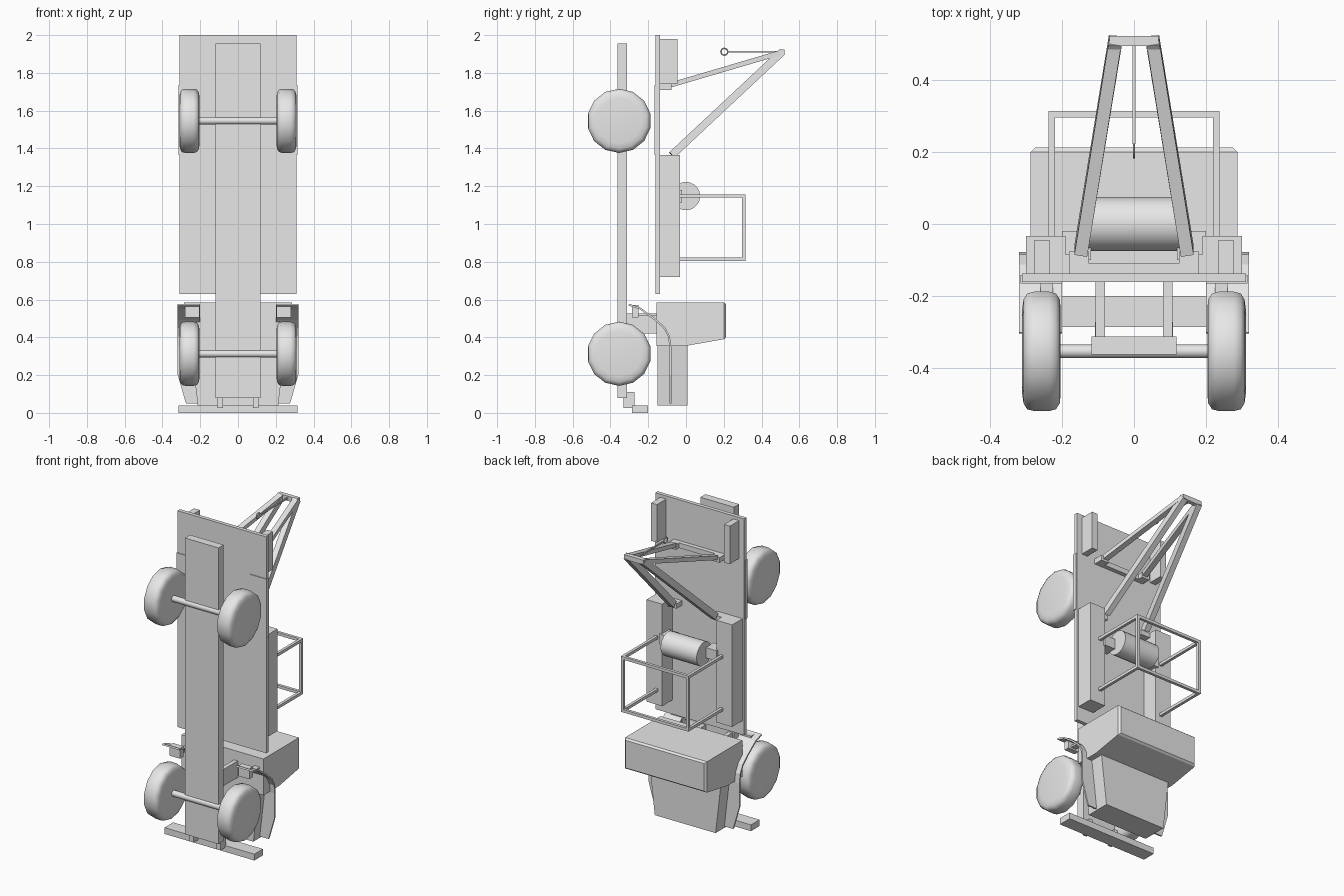
import bpy, bmesh, math
from mathutils import Vector

if "Cube" in bpy.data.objects:
    bpy.data.objects.remove(bpy.data.objects["Cube"])

grey = bpy.data.materials.new("plain_grey")
grey.diffuse_color = (0.8, 0.8, 0.8, 1)
grey.use_nodes = True
grey.node_tree.nodes["Principled BSDF"].inputs["Base Color"].default_value = grey.diffuse_color


def make(name, verts, faces, smooth=False):
    me = bpy.data.meshes.new(name)
    me.from_pydata(verts, [], faces)
    bm = bmesh.new()
    bm.from_mesh(me)
    bmesh.ops.recalc_face_normals(bm, faces=bm.faces)
    bm.to_mesh(me)
    bm.free()
    me.materials.append(grey)
    ob = bpy.data.objects.new(name, me)
    bpy.context.collection.objects.link(ob)
    for p in me.polygons:
        p.use_smooth = smooth
    return ob


BOX = [(0, 1, 3, 2), (4, 6, 7, 5), (0, 4, 5, 1), (2, 3, 7, 6), (0, 2, 6, 4), (1, 5, 7, 3)]


def box(name, xs, ys, zs):
    return make(name, [(x, y, z) for x in xs for y in ys for z in zs], BOX)


def pair(name, xs, ys, zs):
    # mirrored left and right boxes
    for s, side in ((-1, "left"), (1, "right")):
        box(f"{name}_{side}", [s * x for x in xs], ys, zs)


def beam(name, a, b, w, h):
    # rectangular bar between two points
    a, b = Vector(a), Vector(b)
    d = (b - a).normalized()
    ref = Vector((1, 0, 0)) if abs(d.x) < 0.9 else Vector((0, 0, 1))
    v = d.cross(ref).normalized()
    u = v.cross(d)
    verts = [p + u * i * w / 2 + v * j * h / 2 for p in (a, b) for i in (-1, 1) for j in (-1, 1)]
    return make(name, verts, BOX)


def lathe_x(name, profile, y, z, n, smooth_all=False):
    # profile of (x, radius) turned about an axis along x
    verts = [(x, y + r * math.sin(2 * math.pi * i / n), z + r * math.cos(2 * math.pi * i / n))
             for x, r in profile for i in range(n)]
    faces = [(k * n + i, k * n + (i + 1) % n, (k + 1) * n + (i + 1) % n, (k + 1) * n + i)
             for k in range(len(profile) - 1) for i in range(n)]
    faces += [tuple(range(n)), tuple(range((len(profile) - 1) * n, len(profile) * n))]
    ob = make(name, verts, faces, smooth_all)
    if not smooth_all:
        bpy.context.view_layer.objects.active = ob
        ob.select_set(True)
        bpy.ops.object.shade_smooth_by_angle(angle=math.radians(40))
        ob.select_set(False)
    return ob


# chassis and flat bed (truck stands on its nose, rear end up)
box("chassis", (-0.118, 0.118), (-0.363, -0.312), (0.08, 1.956))
box("bed", (-0.311, 0.311), (-0.161, -0.137), (0.63, 2.0))
pair("bed_skirt", (0.2, 0.316), (-0.166, -0.142), (1.365, 1.735))

# wheels and axles
for z, end in ((0.313, "front"), (1.546, "rear")):
    lathe_x(f"{end}_axle", [(-0.21, 0.019), (0.21, 0.019)], -0.354, z, 12)
    for s, side in ((-1, "left"), (1, "right")):
        prof = [(0.204, 0.12), (0.206, 0.148), (0.217, 0.165), (0.235, 0.17),
                (0.278, 0.17), (0.297, 0.165), (0.307, 0.148), (0.311, 0.12)]
        lathe_x(f"{end}_wheel_{side}", [(s * x, r) for x, r in prof], -0.354, z, 14, True)

# bumper with its brackets
box("bumper", (-0.315, 0.315), (-0.286, -0.2), (0.0, 0.04))
pair("bumper_bracket", (0.08, 0.108), (-0.33, -0.272), (0.025, 0.11))

# cab: side profile extruded across x
cab = [(-0.155, 0.355), (0.0, 0.355), (0.2, 0.39), (0.2, 0.585), (-0.155, 0.585)]
n = len(cab)
make("cab", [(x, y, z) for x in (-0.287, 0.287) for y, z in cab],
     [tuple(range(n)), tuple(range(n, 2 * n))] + [(i, (i + 1) % n, n + (i + 1) % n, n + i) for i in range(n)])
# roof cap with bevelled rim
make("roof", [(sx * (0.287 - k * 0.012), 0.2 + k * 0.012, z)
              for sx in (-1, 1) for k in (0, 1)
              for z in (0.39 + k * 0.01, 0.585 - k * 0.01)], BOX)
# hood tapering to the nose
make("hood", [(s * w, y, z) for s in (-1, 1) for y in (-0.15, 0.008)
              for w, z in ((0.213, 0.04), (0.25, 0.356))], BOX)
pair("cab_mount", (0.08, 0.107), (-0.313, -0.155), (0.42, 0.525))

# curved front fenders and steps
path = [(-0.303, 0.573), (-0.243, 0.553), (-0.164, 0.495), (-0.116, 0.452),
        (-0.09, 0.405), (-0.083, 0.35), (-0.083, 0.2), (-0.083, 0.05)]
for s, side in ((-1, "left"), (1, "right")):
    verts = []
    for y, z in path:
        outer = 0.319 - max(0, 0.2 - z) * 0.29
        verts += [(s * 0.2, y, z), (s * outer, y, z)]
    ob = make(f"front_fender_{side}", verts,
              [(2 * i, 2 * i + 1, 2 * i + 3, 2 * i + 2) for i in range(len(path) - 1)])
    m = ob.modifiers.new("thickness", "SOLIDIFY")
    m.thickness = 0.01
    m.offset = 0
pair("step", (0.205, 0.28), (-0.286, -0.252), (0.505, 0.572))
pair("step_arm", (0.225, 0.26), (-0.255, -0.15), (0.515, 0.527))

# tool boxes, rear posts and boom feet on the bed
pair("tool_box", (0.19, 0.3), (-0.14, -0.033), (0.72, 1.366))
pair("rear_post", (0.235, 0.276), (-0.14, -0.045), (1.74, 1.98))
pair("boom_foot", (0.125, 0.18), (-0.14, -0.077), (1.71, 1.742))
box("boom_crossbar", (-0.125, 0.125), (-0.14, -0.11), (1.71, 1.742))
pair("boom_base", (0.125, 0.195), (-0.14, -0.085), (1.335, 1.366))

# winch drum with its supports
lathe_x("winch_drum", [(-0.126, 0.075), (0.126, 0.075)], 0.0, 1.148, 20)
pair("winch_support", (0.12, 0.2), (-0.1, -0.02), (1.115, 1.18))

# towing boom: main arms and upper struts meeting at the tip
for s, side in ((-1, "left"), (1, "right")):
    beam(f"boom_arm_{side}", (s * 0.148, -0.075, 1.365), (s * 0.052, 0.51, 1.912), 0.036, 0.04)
    beam(f"boom_strut_{side}", (s * 0.148, -0.085, 1.735), (s * 0.052, 0.51, 1.91), 0.036, 0.026)
box("boom_tip", (-0.068, 0.068), (0.495, 0.522), (1.895, 1.925))

# cable and hook ring
beam("cable", (0, 0.222, 1.912), (0, 0.5, 1.912), 0.008, 0.008)
bpy.ops.mesh.primitive_torus_add(major_radius=0.018, minor_radius=0.004, major_segments=16, minor_segments=6,
                                 location=(0, 0.203, 1.912), rotation=(0, math.pi / 2, 0))
ring = bpy.context.object
ring.name = "hook_ring"
ring.data.materials.append(grey)
ring.select_set(False)

# tubular rack behind the cab
T = 0.018
for s, side in ((-1, "left"), (1, "right")):
    for z, lvl in ((0.814, "front"), (1.148, "rear")):
        beam(f"rack_leg_{lvl}_{side}", (s * 0.228, -0.04, z), (s * 0.228, 0.314, z), T, T)
    beam(f"rack_rail_{side}", (s * 0.228, 0.305, 0.805), (s * 0.228, 0.305, 1.157), T, T)
for z, lvl in ((0.814, "front"), (1.148, "rear")):
    beam(f"rack_bar_{lvl}", (-0.228, 0.305, z), (0.228, 0.305, z), T, T)
